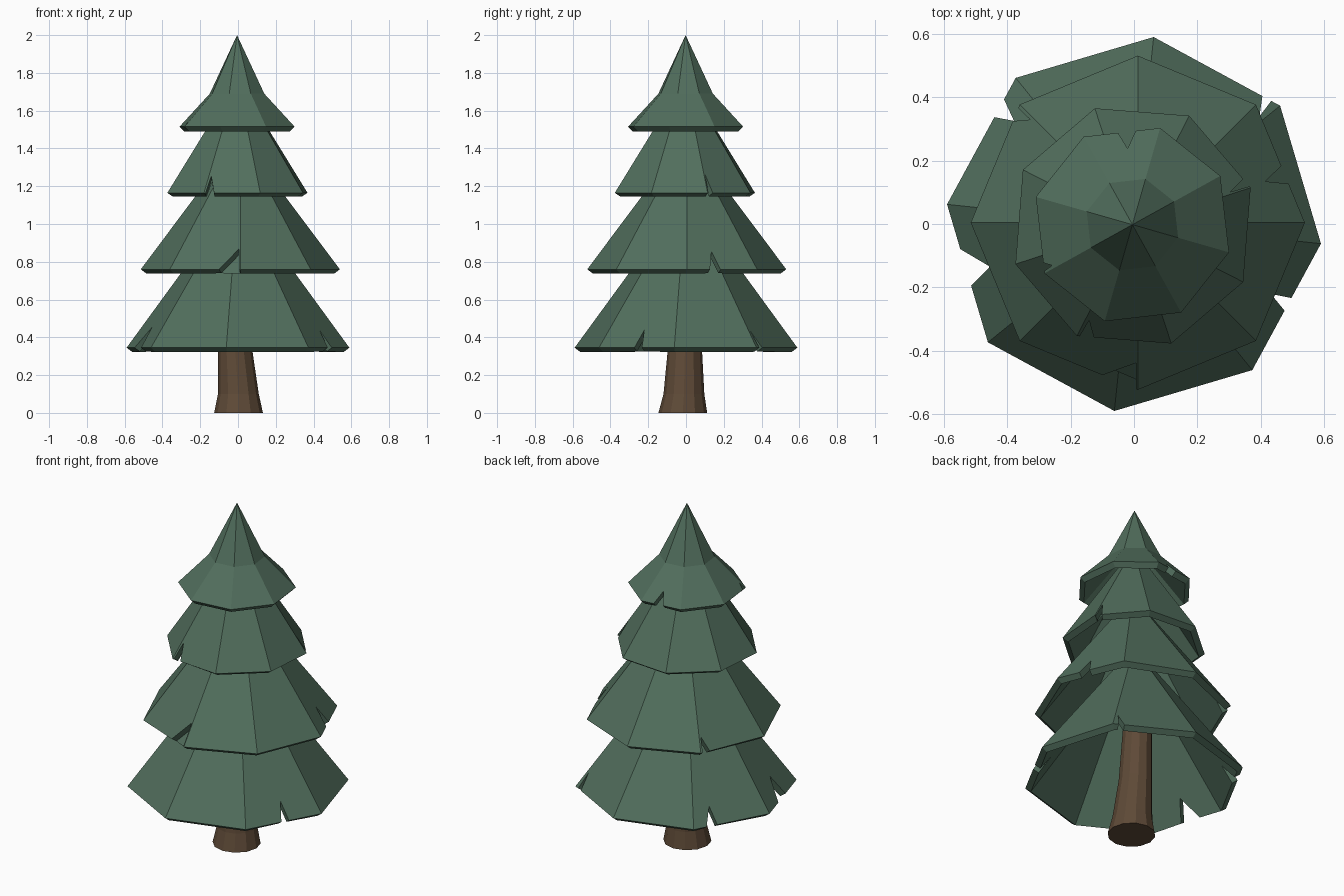
import bpy, bmesh, math
from mathutils import Vector

if "Cube" in bpy.data.objects:
    bpy.data.objects.remove(bpy.data.objects["Cube"])


def material(name, rgb):
    m = bpy.data.materials.new(name)
    m.diffuse_color = (*rgb, 1)
    m.use_nodes = True
    m.node_tree.nodes["Principled BSDF"].inputs["Base Color"].default_value = m.diffuse_color
    return m


def add_object(name, bm, mat):
    me = bpy.data.meshes.new(name)
    bm.to_mesh(me)
    bm.free()
    me.materials.append(mat)
    ob = bpy.data.objects.new(name, me)
    bpy.context.collection.objects.link(ob)
    return ob


def ring(centre, r, z, a0, n):
    return [Vector((centre[0] + r * math.cos(math.radians(a0) + math.tau * k / n),
                    centre[1] + r * math.sin(math.radians(a0) + math.tau * k / n), z))
            for k in range(n)]


green = material("pine green", (0.083, 0.157, 0.109))
brown = material("bark brown", (0.112, 0.068, 0.038))


def tier(name, centre, a0, profile, notches, thickness=0.036):
    """Eight-sided hollow skirt; a notch is side: (start, tip, end, depth)."""
    n = 8
    bm = bmesh.new()
    rings = []
    for r, z in profile:
        if r == 0:
            rings.append([bm.verts.new((*centre, z))] * n)
        else:
            rings.append([bm.verts.new(p) for p in ring(centre, r, z, a0, n)])
    # torn tips follow the slope between the rim and the next ring
    (r0, z0), (r1, z1) = profile[:2]
    axis_top = Vector((*centre, z0 + (z1 - z0) * r0 / (r0 - r1)))
    for j in range(len(rings) - 1):
        low, high = rings[j], rings[j + 1]
        for k in range(n):
            a, b = low[k], low[(k + 1) % n]
            loop = [a]
            if j == 0 and k in notches:
                t0, tip, t1, depth = notches[k]
                edge = [a.co.lerp(b.co, t) for t in (t0, tip, t1)]
                edge[1] = edge[1].lerp(axis_top, depth)
                loop += [bm.verts.new(p) for p in edge]
            loop.append(b)
            loop.append(high[(k + 1) % n])
            if high[k] is not high[(k + 1) % n]:
                loop.append(high[k])
            bm.faces.new(loop)
    ob = add_object(name, bm, green)
    mod = ob.modifiers.new("thickness", "SOLIDIFY")
    mod.thickness = thickness
    mod.offset = -1
    mod.use_even_offset = True
    return ob


# Branch tiers, bottom to top
tier("bottom_branches", (0, 0), 39, [(0.593, 0.345), (0.12, 0.99)],
     {0: (0.07, 0.04, 0.14, 0.11), 2: (0.17, 0.24, 0.31, 0.11),
      3: (0.325, 0.5, 0.59, 0.135), 6: (0.47, 0.53, 0.57, 0.115)})
tier("lower_middle_branches", (0.012, 0.004), 0, [(0.527, 0.76), (0.1, 1.33)],
     {0: (0.33, 0.405, 0.48, 0.135), 3: (0.03, 0.03, 0.14, 0.1),
      5: (0.70, 0.98, 0.985, 0.155)})
tier("upper_middle_branches", (-0.003, -0.006), 18, [(0.39, 1.165), (0.08, 1.645)],
     {0: (0.02, 0.03, 0.12, 0.16), 5: (0.03, 0.05, 0.18, 0.145)})
tier("top_branches", (-0.005, -0.002), 29, [(0.317, 1.515), (0.15, 1.69), (0, 2.0)],
     {1: (0.32, 0.44, 0.55, 0.18), 3: (0.86, 0.95, 0.97, 0.09)})

# Trunk: flared base, slight lean
sides = 12
bm = bmesh.new()
rows = [[bm.verts.new(p) for p in ring(c, r, z, 0, sides)]
        for c, r, z in [((0.003, -0.017), 0.129, 0), ((0.002, -0.011), 0.108, 0.1),
                        ((-0.015, -0.006), 0.091, 0.33), ((-0.035, 0.0), 0.07, 0.9)]]
for low, high in zip(rows, rows[1:]):
    for k in range(sides):
        m = (k + 1) % sides
        bm.faces.new((low[k], low[m], high[m], high[k]))
bm.faces.new(rows[0][::-1])
bm.faces.new(rows[-1])
add_object("trunk", bm, brown)
